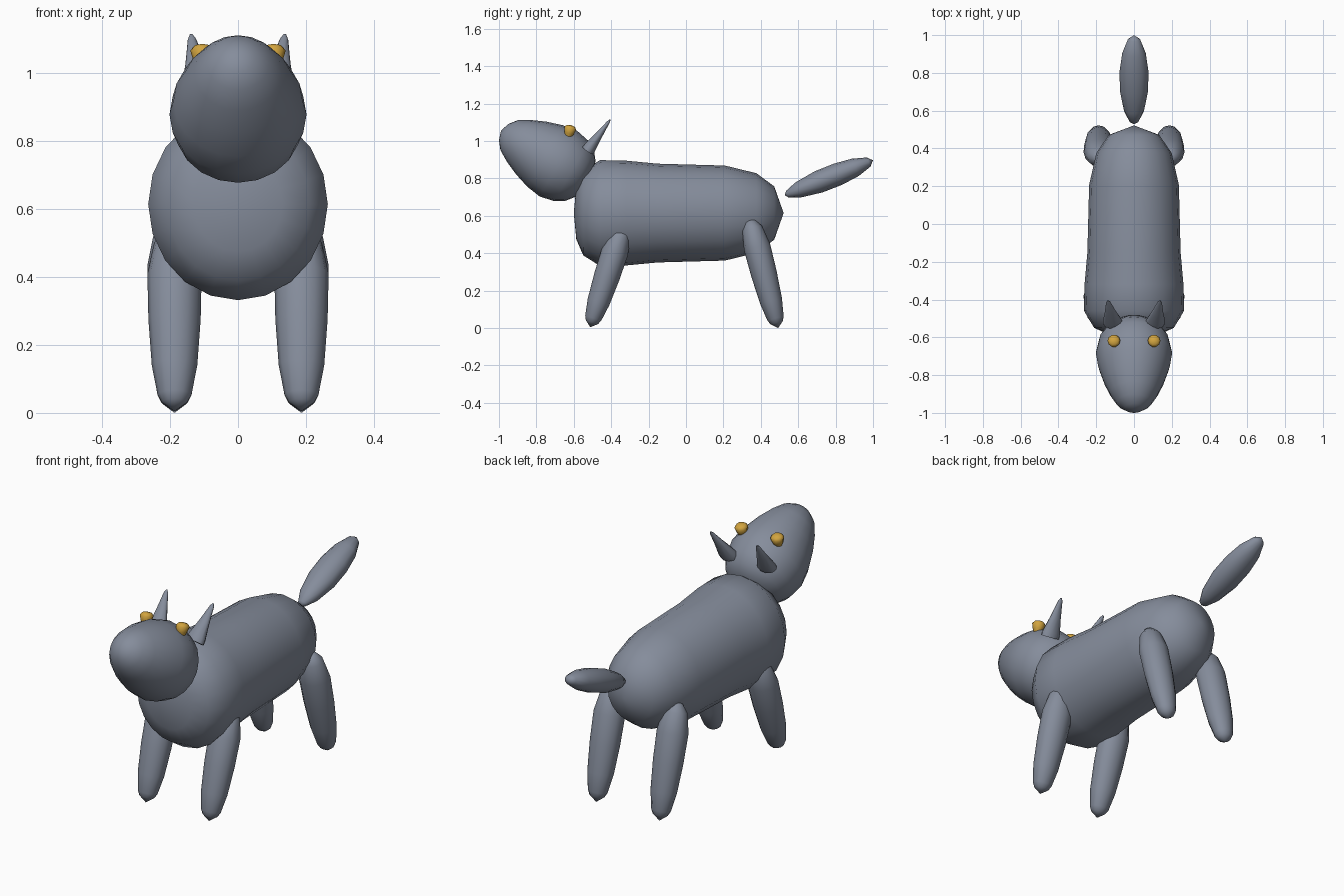
import bpy, bmesh, math
from mathutils import Vector

cube = bpy.data.objects.get("Cube")
if cube:
    bpy.data.objects.remove(cube, do_unlink=True)


def material(name, colour):
    mat = bpy.data.materials.new(name)
    mat.use_nodes = True
    mat.diffuse_color = (*colour, 1)
    mat.node_tree.nodes["Principled BSDF"].inputs["Base Color"].default_value = (*colour, 1)
    return mat


fur = material("slate grey", (0.235, 0.265, 0.33))
gold = material("gold", (0.64, 0.37, 0.05))


def loft(name, start, end, profile, mat, sides=16, wide=1.0, deep=1.0):
    """Round form along an axis; profile holds (fraction along axis, radius)."""
    start, end = Vector(start), Vector(end)
    axis = (end - start).normalized()
    v = axis.cross(Vector((1, 0, 0))).normalized()
    u = v.cross(axis)
    bm = bmesh.new()
    rings = []
    for t, r in profile:
        centre = start.lerp(end, t)
        if r == 0:
            rings.append([bm.verts.new(centre)] * sides)
            continue
        ring = []
        for i in range(sides):
            a = math.tau * i / sides
            ring.append(bm.verts.new(centre + u * math.cos(a) * r * wide + v * math.sin(a) * r * deep))
        rings.append(ring)
    for lower, upper in zip(rings, rings[1:]):
        for i in range(sides):
            j = (i + 1) % sides
            bm.faces.new(dict.fromkeys((lower[i], lower[j], upper[j], upper[i])))
    for ring in (rings[0], rings[-1]):
        if ring[0] != ring[1]:
            bm.faces.new(ring)
    bmesh.ops.recalc_face_normals(bm, faces=bm.faces)
    mesh = bpy.data.meshes.new(name)
    bm.to_mesh(mesh)
    bm.free()
    mesh.materials.append(mat)
    obj = bpy.data.objects.new(name, mesh)
    bpy.context.collection.objects.link(obj)
    bpy.ops.object.select_all(action="DESELECT")
    obj.select_set(True)
    bpy.context.view_layer.objects.active = obj
    bpy.ops.object.shade_smooth_by_angle(angle=math.radians(60))
    return obj


# Torso, deeper at the chest and pointed at the rump
loft("body", (0, -0.6, 0.615), (0, 0.522, 0.615),
     [(0, 0), (0.012, 0.14), (0.045, 0.226), (0.125, 0.283), (0.25, 0.28), (0.4, 0.264),
      (0.72, 0.254), (0.87, 0.213), (0.955, 0.143), (1, 0)], fur, 20, wide=0.935)

# Egg-shaped head, narrowing up towards the muzzle
loft("head", (0, -0.517, 0.784), (0, -0.989, 1.056),
     [(0, 0), (0.045, 0.11), (0.11, 0.155), (0.2, 0.185), (0.35, 0.202), (0.5, 0.19),
      (0.66, 0.162), (0.8, 0.128), (0.91, 0.092), (0.97, 0.05), (1, 0)], fur, 20)

# Tail, slightly flattened
loft("tail", (0, 0.528, 0.71), (0, 1.0, 0.897),
     [(0, 0), (0.03, 0.024), (0.15, 0.053), (0.38, 0.075), (0.6, 0.076),
      (0.8, 0.062), (0.95, 0.033), (1, 0)], fur, 12, deep=0.8)

# Paired parts
limb = [(0, 0), (0.015, 0.03), (0.08, 0.06), (0.25, 0.08), (0.5, 0.077),
        (0.75, 0.067), (0.91, 0.05), (0.95, 0.038), (1, 0)]
for side, s in (("left", 1), ("right", -1)):
    loft(f"front_leg_{side}", (0.187 * s, -0.335, 0.545), (0.187 * s, -0.512, 0.005), limb, fur, 12, deep=0.9)
    loft(f"back_leg_{side}", (0.187 * s, 0.342, 0.58), (0.187 * s, 0.492, 0), limb, fur, 12, deep=0.9)
    loft(f"ear_{side}", (0.112 * s, -0.525, 0.95), (0.138 * s, -0.405, 1.115),
         [(0, 0.052), (0.12, 0.05), (0.5, 0.03), (0.92, 0.012), (1, 0.004)], fur, 10, deep=0.68)
    loft(f"eye_{side}", (0.105 * s, -0.632, 1.018), (0.107 * s, -0.614, 1.085),
         [(0, 0.016), (0.35, 0.027), (0.75, 0.034), (0.93, 0.024), (1, 0)], gold, 10)
